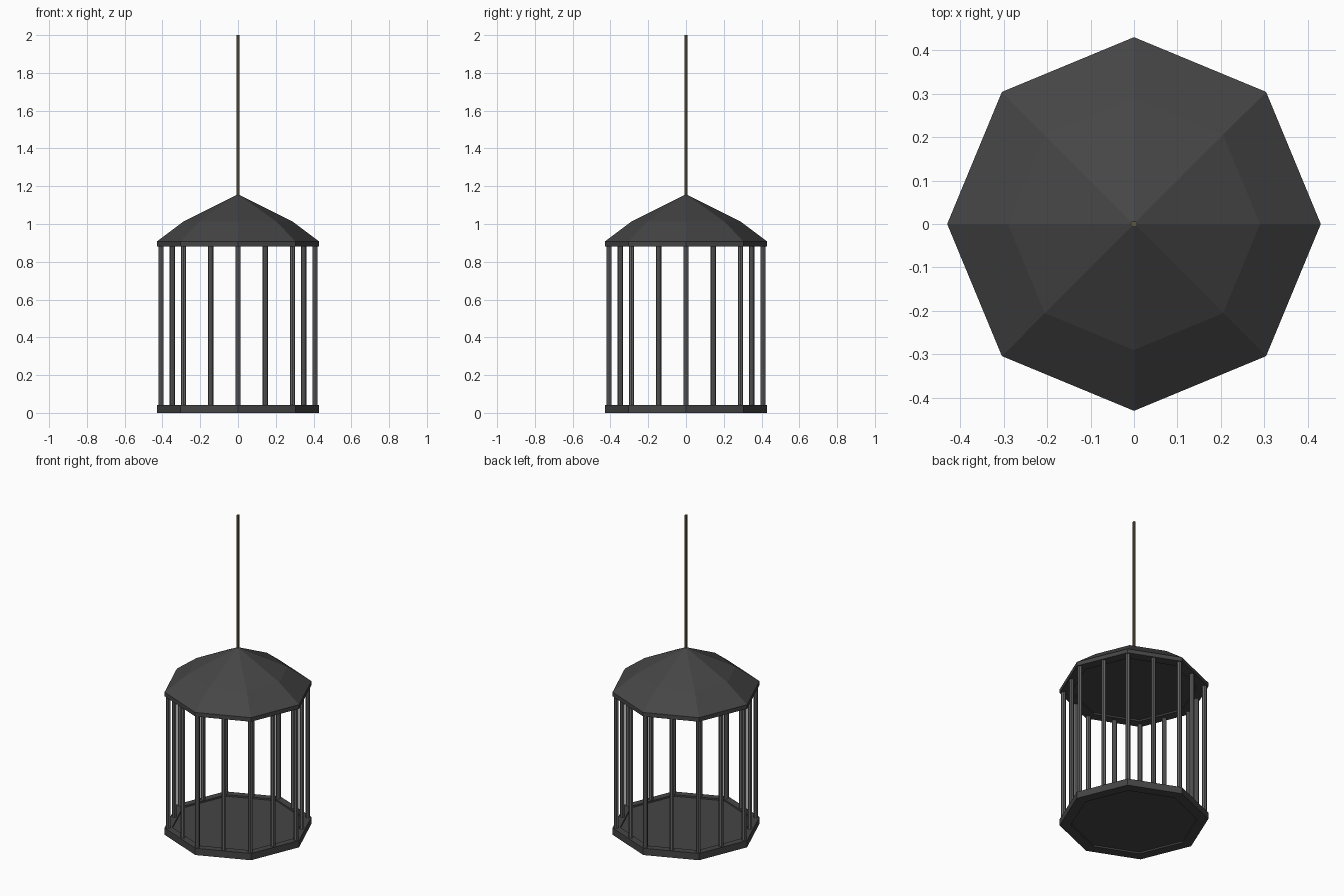
import bpy, bmesh
from math import cos, sin, pi

if "Cube" in bpy.data.objects:
    bpy.data.objects.remove(bpy.data.objects["Cube"])

SIDES = 8
R = 0.43


def lathe(name, profile, sides=SIDES, close=False):
    """Revolve (radius, z) points into a faceted solid; radius 0 becomes a pole."""
    bm = bmesh.new()
    rings = []
    for r, z in profile:
        if r == 0:
            rings.append([bm.verts.new((0, 0, z))] * sides)
        else:
            rings.append([bm.verts.new((r * cos(2 * pi * i / sides),
                                        r * sin(2 * pi * i / sides), z))
                          for i in range(sides)])
    pairs = list(zip(rings, rings[1:]))
    if close:
        pairs.append((rings[-1], rings[0]))
    for a, b in pairs:
        for i in range(sides):
            j = (i + 1) % sides
            bm.faces.new(list(dict.fromkeys((a[i], a[j], b[j], b[i]))))
    bmesh.ops.recalc_face_normals(bm, faces=bm.faces)
    mesh = bpy.data.meshes.new(name)
    bm.to_mesh(mesh)
    bm.free()
    ob = bpy.data.objects.new(name, mesh)
    bpy.context.collection.objects.link(ob)
    return ob


def material(name, color):
    m = bpy.data.materials.new(name)
    m.diffuse_color = (*color, 1)
    m.use_nodes = True
    m.node_tree.nodes["Principled BSDF"].inputs["Base Color"].default_value = m.diffuse_color
    return m


iron = material("dark_iron", (0.06, 0.06, 0.06))
steel = material("bar_steel", (0.13, 0.13, 0.13))
rope_mat = material("rope_brown", (0.12, 0.095, 0.055))

# Base tray: raised rim with a floor recessed above and below
base = lathe("base", [(0, 0.01), (0.365, 0.01), (0.365, 0), (R, 0),
                      (R, 0.043), (0.385, 0.043), (0.385, 0.033), (0, 0.033)])
base.data.materials.append(iron)

# Two-pitch roof with eave band and recessed ceiling
roof = lathe("roof", [(0, 0.891), (0.365, 0.891), (0.365, 0.881), (R, 0.881),
                      (R, 0.907), (0.29, 1.012), (0, 1.158)])
roof.data.materials.append(iron)

# Bars: one at each octagon corner and one at each side's middle
RB = 0.408
for k in range(16):
    r = RB if k % 2 == 0 else RB * cos(pi / SIDES)
    a = k * pi / 8
    bar = lathe(f"bar_{k + 1}", [(0, 0.03), (0.014, 0.03), (0.014, 0.89), (0, 0.89)], 8)
    bar.location = (r * cos(a), r * sin(a), 0)
    bar.data.materials.append(steel)

# Hanging rope
rope = lathe("rope", [(0, 1.14), (0.008, 1.14), (0.008, 2.0), (0, 2.0)], 6)
rope.data.materials.append(rope_mat)
